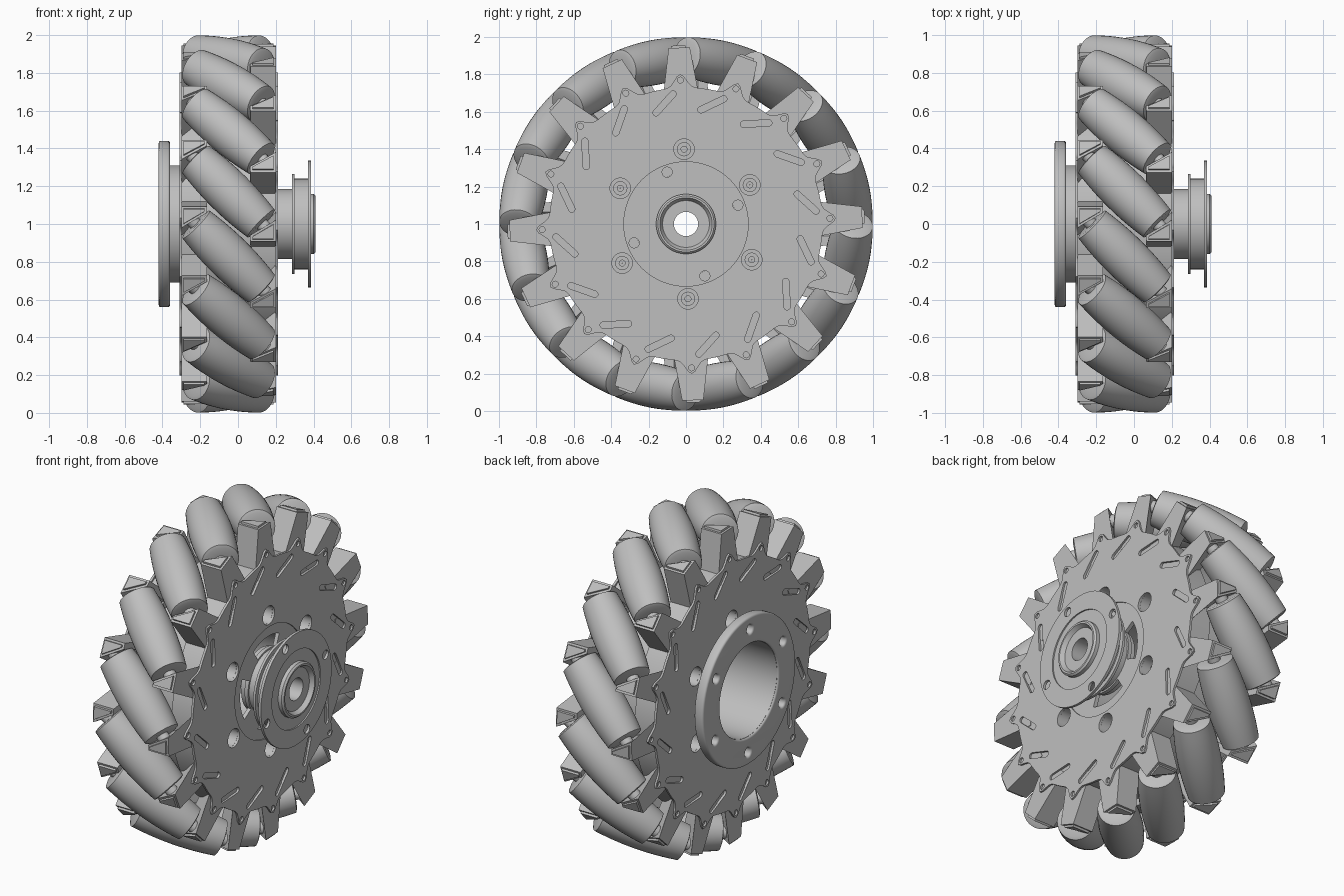
import bpy, bmesh, math
from math import sin, cos, pi, radians, sqrt
from mathutils import Matrix, Vector

cube = bpy.data.objects.get("Cube")
if cube:
    bpy.data.objects.remove(cube, do_unlink=True)

N = 16                      # rollers
STEP = 2 * pi / N
MID = -0.05                 # x of the wheel's middle plane
LUG = radians(92.2)         # angle of the first lug
AXLE = Matrix.Translation((0, 0, 1))
WHEEL = Matrix.Translation((MID, 0, 1))
SIDES = {"left": WHEEL, "right": WHEEL @ Matrix.Rotation(pi, 4, 'Z')}

grey = bpy.data.materials.new("grey_metal")
grey.use_nodes = True
COLOUR = (0.52, 0.52, 0.52, 1)
grey.diffuse_color = COLOUR
grey.node_tree.nodes["Principled BSDF"].inputs["Base Color"].default_value = COLOUR


def finish(bm, name, angle=35):
    """Weld, shade and wrap a bmesh as mesh data."""
    bmesh.ops.remove_doubles(bm, verts=bm.verts, dist=1e-5)
    bmesh.ops.recalc_face_normals(bm, faces=bm.faces)
    me = bpy.data.meshes.new(name)
    bm.to_mesh(me)
    bm.free()
    me.materials.clear()
    me.materials.append(grey)
    me.shade_smooth()
    me.set_sharp_from_angle(angle=radians(angle))
    return me


def add(name, me, matrix=AXLE):
    ob = bpy.data.objects.new(name, me)
    bpy.context.collection.objects.link(ob)
    ob.matrix_world = matrix
    return ob


def lathe(name, profile, steps=64):
    """Revolve a closed (x, radius) profile about the x axis."""
    bm = bmesh.new()
    vs = [bm.verts.new((x, 0, r)) for x, r in profile]
    es = [bm.edges.new((vs[i - 1], vs[i])) for i in range(len(vs))]
    bmesh.ops.spin(bm, geom=vs + es, cent=(0, 0, 0), axis=(1, 0, 0),
                   angle=2 * pi, steps=steps, use_merge=True)
    return finish(bm, name)


def polar(r, a):
    return Vector((r * cos(a), r * sin(a)))


def circle(r, centre=(0, 0), n=64):
    return [Vector(centre) + polar(r, 2 * pi * i / n) for i in range(n)]


def slot(centre, direction, length, width):
    """Round-ended slot outline."""
    pts = []
    for end in (0, pi):
        c = centre + polar((length - width) / 2, direction + end)
        pts += [c + polar(width / 2, direction + end - pi / 2 + pi * i / 6) for i in range(7)]
    return pts


def kidney(r0, r1, a, half):
    arc = [a - half + 2 * half * i / 10 for i in range(11)]
    return [polar(r1, t) for t in arc] + [polar(r0, t) for t in reversed(arc)]


def ring_of(fn, count, start):
    return [fn(start + 2 * pi * i / count) for i in range(count)]


def plate(name, outlines, x0, x1, bevel=0.0):
    """Flat sheet in the yz plane with holes, from x0 to x1."""
    cu = bpy.data.curves.new(name, 'CURVE')
    cu.dimensions = '2D'
    cu.fill_mode = 'BOTH'
    cu.extrude = (x1 - x0) / 2 - bevel
    cu.bevel_depth = bevel
    cu.offset = -bevel
    cu.bevel_resolution = 2
    for pts in outlines:
        sp = cu.splines.new('POLY')
        sp.points.add(len(pts) - 1)
        for p, q in zip(sp.points, pts):
            p.co = (q[0], q[1], 0, 1)
        sp.use_cyclic_u = True
    tmp = bpy.data.objects.new(name, cu)
    bpy.context.collection.objects.link(tmp)
    dg = bpy.context.evaluated_depsgraph_get()
    me = bpy.data.meshes.new_from_object(tmp.evaluated_get(dg))
    bm = bmesh.new()
    bm.from_mesh(me)
    bpy.data.objects.remove(tmp)
    bpy.data.curves.remove(cu)
    bpy.data.meshes.remove(me)
    # local x, y, z become world y, z, x
    to_yz = Matrix(((0, 0, 1, (x0 + x1) / 2), (1, 0, 0, 0), (0, 1, 0, 0), (0, 0, 0, 1)))
    bm.transform(to_yz)
    return finish(bm, name)


# --- Barrel rollers, set at 45 degrees, that together trace a round tread
RC, HALF = 0.88, 0.25
span = [HALF * (i / 6 - 1) for i in range(13)]
barrel = [(s, 1 - sqrt(RC * RC + s * s / 2)) for s in span]
barrel = [(-HALF, 0.03), (-HALF, 0.085)] + [(s * 0.975, r) for s, r in barrel] \
    + [(HALF, 0.085), (HALF, 0.03)]
roller = lathe("roller", barrel, 36)
pin = lathe("roller_pin", [(-0.3, 0.001), (-0.3, 0.035), (0.3, 0.035), (0.3, 0.001)], 16)
tilt = Matrix.Translation((0, 0, RC)) @ Matrix.Rotation(-pi / 4, 4, 'Z')
for k in range(N):
    spin = WHEEL @ Matrix.Rotation((k + 0.5) * STEP, 4, 'X') @ tilt
    add(f"roller_{k + 1}", roller, spin)
    add(f"roller_pin_{k + 1}", pin, spin)

# --- Prong that holds a roller end: slanted inner face, tapering outwards
section = [(0.25, -0.095), (0.25, 0.095), (0.115, 0.095), (0.115, 0.04)]
bm = bmesh.new()
low, high = [[bm.verts.new((x, -t * k, r)) for x, t in section]
             for r, k in ((0.64, 1.08), (0.955, 0.58))]
bm.faces.new(low)
bm.faces.new(high)
for i in range(4):
    bm.faces.new((low[i - 1], low[i], high[i], high[i - 1]))
bmesh.ops.recalc_face_normals(bm, faces=bm.faces)
bmesh.ops.bevel(bm, geom=[e for e in bm.edges if min(v.co.z for v in e.verts) > 0.9],
                offset=0.012, segments=2, affect='EDGES')
prong = finish(bm, "prong")

# --- Side plate with lugs, bolt holes and slanted slots


def lug_radius(a):
    d = (a - LUG + STEP / 2) % STEP - STEP / 2
    return 0.73 + 0.072 * math.exp(-(d * 0.77 / 0.042) ** 2)


bolt_start = radians(91.5)
bolt_holes = ring_of(lambda a: circle(0.055, polar(0.4, a), 24), 6, bolt_start)
scallop = [polar(lug_radius(LUG + 2 * pi * i / (N * 16)), LUG + 2 * pi * i / (N * 16))
           for i in range(N * 16)]
pin_holes = ring_of(lambda a: circle(0.016, polar(0.77, a), 12), N, LUG)
slots = ring_of(lambda a: slot(polar(0.655, a), a - radians(52), 0.17, 0.034),
                N, LUG + STEP * 0.35)
side_plate = plate("side_plate", [scallop, circle(0.33)] + pin_holes + slots + bolt_holes,
                   0.247, 0.261)
cheek = plate("cheek", [circle(0.72, n=96), circle(0.275)] + bolt_holes, 0.115, 0.2465)
bolt = lathe("bolt", [(0.1, 0.001), (0.1, 0.038), (0.2, 0.038), (0.2, 0.016),
                      (0.18, 0.016), (0.18, 0.001)], 20)

for side, frame in SIDES.items():
    add(f"{side}_side_plate", side_plate, frame)
    add(f"{side}_cheek", cheek, frame)
    for k in range(N):
        add(f"{side}_prong_{k + 1}", prong,
            frame @ Matrix.Rotation(LUG - pi / 2 + k * STEP, 4, 'X'))
    for k in range(6):
        a = bolt_start + k * pi / 3
        y, z = polar(0.4, a)
        add(f"{side}_bolt_{k + 1}", bolt, frame @ Matrix.Translation((0, y, z)))

# --- Core drum with the open sleeve towards the right side
add("core_drum", lathe("core_drum", [
    (-0.41, 0.275), (-0.41, 0.31), (-0.18, 0.31), (-0.18, 0.68),
    (0.08, 0.68), (0.08, 0.31), (0.18, 0.31), (0.18, 0.275)]))
add("right_collar", plate("right_collar", [circle(0.34), circle(0.3)], -0.311, -0.298))

# --- Large flange with bolt holes
flange_holes = ring_of(lambda a: circle(0.027, polar(0.365, a), 20), 6, bolt_start)
add("large_flange", plate("large_flange", [circle(0.44, n=96), circle(0.276)] + flange_holes,
                          -0.42, -0.36, 0.012))

# --- Hub web with kidney openings
kidneys = ring_of(lambda a: kidney(0.195, 0.27, a, radians(27)), 4, radians(95))
add("hub_web", plate("hub_web", [circle(0.335), circle(0.1)] + kidneys, 0.18, 0.203))

# --- Stepped hub with a small bore
add("hub", lathe("hub", [
    (0.15, 0.065), (0.15, 0.185), (0.285, 0.185), (0.285, 0.265), (0.3, 0.265),
    (0.3, 0.24), (0.378, 0.24), (0.378, 0.16), (0.4, 0.16), (0.41, 0.15),
    (0.41, 0.14), (0.385, 0.125), (0.385, 0.065)]))

# --- Small flange with four holes
small_holes = ring_of(lambda a: circle(0.027, polar(0.295, a), 20), 4, radians(20))
add("small_flange", plate("small_flange", [circle(0.335), circle(0.23)] + small_holes,
                          0.37, 0.386))
